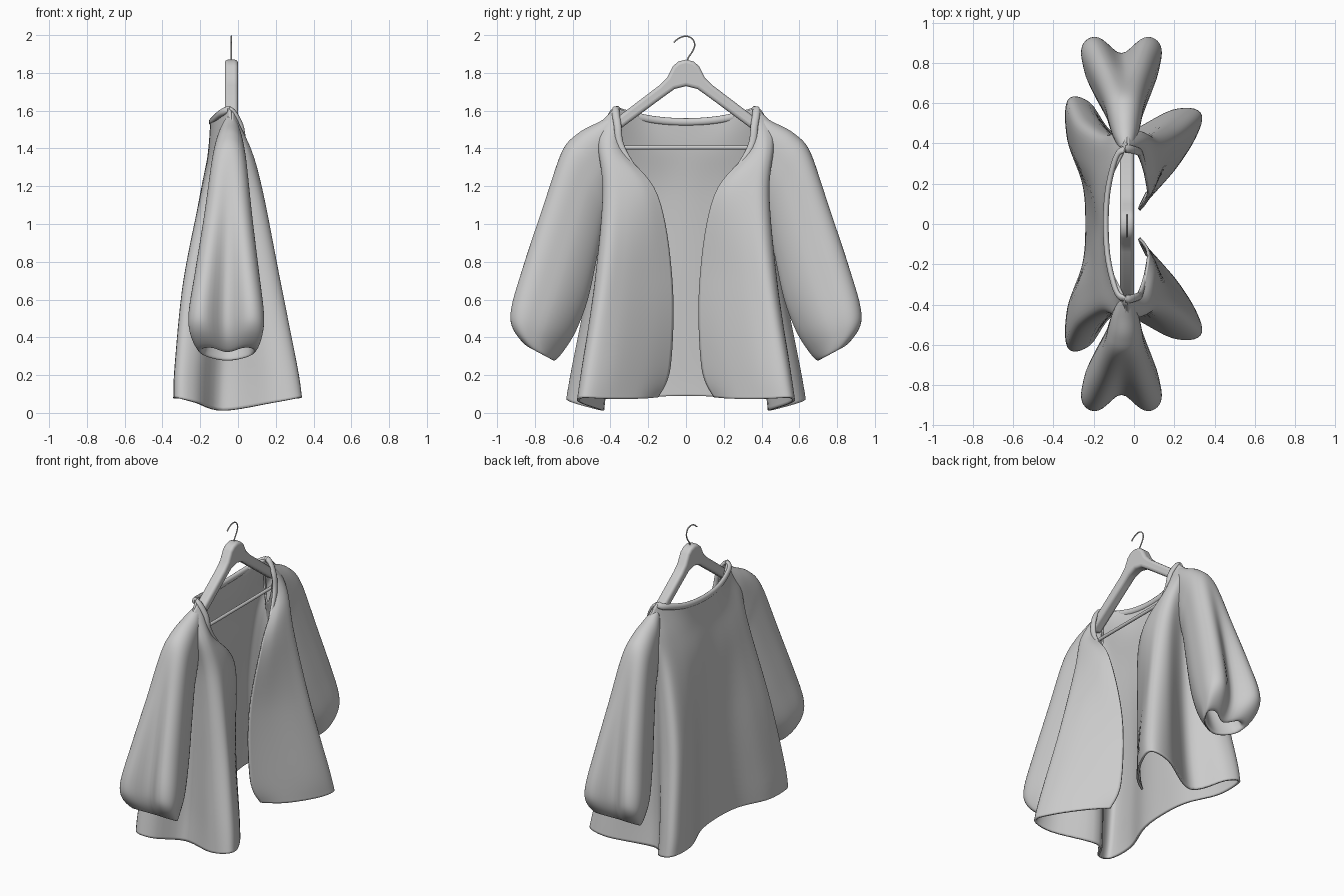
import bpy, bmesh, math
from mathutils import Vector

if "Cube" in bpy.data.objects:
    bpy.data.objects.remove(bpy.data.objects["Cube"])


def spline(pts, n):
    """Catmull-Rom through points, n steps per span."""
    out, m = [], len(pts)
    get = lambda i: pts[max(0, min(m - 1, i))]
    for i in range(m - 1):
        a, b, c, d = get(i - 1), get(i), get(i + 1), get(i + 2)
        for k in range(n):
            t = k / n
            out.append(0.5 * (2 * b + (c - a) * t + (2 * a - 5 * b + 4 * c - d) * t * t
                              + (3 * b - a - 3 * c + d) * t ** 3))
    out.append(pts[-1].copy())
    return out


def loft(name, rows, closed=False, thick=0.0):
    """Grid surface through rows of points."""
    bm = bmesh.new()
    vs = [[bm.verts.new(p) for p in r] for r in rows]
    n = len(rows[0])
    for r, s in zip(vs, vs[1:]):
        for j in range(n if closed else n - 1):
            k = (j + 1) % n
            bm.faces.new((r[j], r[k], s[k], s[j]))
    bmesh.ops.recalc_face_normals(bm, faces=bm.faces)
    me = bpy.data.meshes.new(name)
    bm.to_mesh(me)
    bm.free()
    ob = bpy.data.objects.new(name, me)
    bpy.context.collection.objects.link(ob)
    if thick:
        so = ob.modifiers.new("cloth", 'SOLIDIFY')
        so.thickness, so.offset = thick, 0
    smooth(ob)
    return ob


def smooth(ob, ang=45):
    bpy.ops.object.select_all(action='DESELECT')
    bpy.context.view_layer.objects.active = ob
    ob.select_set(True)
    bpy.ops.object.shade_smooth_by_angle(angle=math.radians(ang))


def wire(name, pts, radius):
    cu = bpy.data.curves.new(name, 'CURVE')
    cu.dimensions = '3D'
    cu.bevel_depth, cu.bevel_resolution, cu.use_fill_caps = radius, 3, True
    sp = cu.splines.new('POLY')
    sp.points.add(len(pts) - 1)
    for p, q in zip(sp.points, pts):
        p.co = (*q, 1)
        p.radius = 1
    ob = bpy.data.objects.new(name, cu)
    bpy.context.collection.objects.link(ob)
    return ob


def mirrored(row):
    return row + [Vector((p.x, -p.y, p.z)) for p in row[-2::-1]]


# Jacket body: half rows run front edge -> side pinch -> back centre, as (x, y)
shoulder = [(-.03, .365), (-.034, .38), (-.035, .405), (-.035, .43), (-.035, .45), (-.035, .465),
            (-.036, .45), (-.036, .415), (-.05, .368), (-.125, .2), (-.14, 0)]
shoulder_z = [1.61, 1.605, 1.58, 1.555, 1.535, 1.52, 1.535, 1.57, 1.61, 1.56, 1.545]
chest = [(.03, .345), (.05, .37), (.06, .40), (.055, .43), (.03, .455), (-.035, .46),
         (-.09, .45), (-.115, .40), (-.13, .3), (-.145, .15), (-.15, 0)]
bust = [(.07, .152), (.105, .22), (.125, .32), (.125, .40), (.075, .435), (-.04, .41),
        (-.12, .44), (-.18, .42), (-.195, .3), (-.19, .15), (-.18, 0)]
waist = [(.03, .075), (.10, .19), (.185, .34), (.215, .44), (.13, .475), (-.05, .41),
         (-.18, .495), (-.275, .49), (-.27, .33), (-.22, .16), (-.205, 0)]
low = [(.03, .085), (.15, .22), (.275, .40), (.30, .52), (.175, .535), (-.07, .42),
       (-.22, .57), (-.32, .58), (-.315, .40), (-.245, .19), (-.23, 0)]
hem = [(.06, .15), (.18, .25), (.30, .43), (.325, .55), (.19, .56), (-.08, .44),
       (-.225, .60), (-.325, .61), (-.325, .42), (-.25, .2), (-.235, 0)]
hem_z = [.085, .075, .075, .08, .055, .012, .055, .08, .075, .085, .09]
rows = [[Vector((x, y, z)) for (x, y), z in zip(shoulder, shoulder_z)]]
for ring, z in ((chest, 1.40), (bust, 1.15), (waist, .7), (low, .25)):
    rows.append([Vector((x, y, z)) for x, y in ring])
rows.append([Vector((x, y, z)) for (x, y), z in zip(hem, hem_z)])
rows = [spline(mirrored(r), 6) for r in rows]
cols = [spline([r[j] for r in rows], 8) for j in range(len(rows[0]))]
loft("jacket_body", [list(r) for r in zip(*cols)], thick=.014)

# Collar: rolled strip from one lapel round the back neck to the other
path = [Vector(p) for p in ((.07, .16, 1.16), (.055, .262, 1.28), (.032, .345, 1.41), (.015, .362, 1.52),
                            (-.035, .372, 1.603), (-.085, .34, 1.59), (-.128, .18, 1.553), (-.14, 0, 1.54))]
path = spline(mirrored(path), 6)
strip = []
for i, p in enumerate(path):
    t = (path[min(i + 1, len(path) - 1)] - path[max(i - 1, 0)]).normalized()
    side = t.cross(Vector((1, 0, 0))).normalized()
    up = t.cross(side)
    s = min(1, .25 + min(i, len(path) - 1 - i) / 16)
    strip.append([p + s * (.02 * math.cos(a) * side + .014 * math.sin(a) * up)
                  for a in [k * math.tau / 12 for k in range(12)]])
loft("collar", strip, closed=True)

# Sleeves: outer (y, z), inner (y, z), half width in x, fold depth
stations = [((.385, 1.575), (.37, 1.32), .035, 0),
            ((.46, 1.535), (.40, 1.22), .065, 0),
            ((.57, 1.475), (.42, 1.10), .088, 0),
            ((.66, 1.375), (.44, 1.02), .105, .005),
            ((.772, 1.1), (.475, .83), .14, .035),
            ((.885, .8), (.525, .60), .185, .085),
            ((.955, .57), (.59, .43), .218, .12),
            ((.94, .46), (.66, .32), .208, .12),
            ((.845, .36), (.70, .282), .165, .07),
            ((.815, .42), (.69, .33), .14, .05),
            ((.78, .66), (.61, .55), .12, .04)]
for side, sgn in (("right", 1), ("left", -1)):
    rings = []
    for o, i, b, g in stations:
        o, i = Vector((0, *o)), Vector((0, *i))
        mid, half = (o + i) / 2, (o - i) / 2
        u = half.normalized()
        ring = []
        for k in range(64):
            a = k * math.tau / 64
            c, s = math.cos(a), math.sin(a)
            along = half.length * math.copysign(abs(c) ** .8, c)
            if c > 0:
                along -= g * math.exp(-(s / .36) ** 2)
            p = mid + u * along
            p.x = -.06 + .025 * (1 - b / .2) + b * s * (.84 + .32 * c)
            ring.append(Vector((p.x, p.y * sgn, p.z)))
        rings.append(ring)
    cols = [spline([r[j] for r in rings], 6) for j in range(64)]
    loft(side + "_sleeve", [list(r) for r in zip(*cols)], closed=True, thick=.01)

# Hanger: outline extruded and rounded
half = [(0, 1.87), (.04, 1.86), (.07, 1.835), (.10, 1.775), (.14, 1.735), (.41, 1.53), (.425, 1.49),
        (.40, 1.465), (.13, 1.665), (.06, 1.715), (0, 1.73)]
outline = half + [(-y, z) for y, z in half[-2:0:-1]]
bm = bmesh.new()
face = bm.faces.new([bm.verts.new((-.07, y, z)) for y, z in outline])
ext = bmesh.ops.extrude_face_region(bm, geom=[face])
bmesh.ops.translate(bm, vec=(.07, 0, 0), verts=[v for v in ext['geom'] if isinstance(v, bmesh.types.BMVert)])
bmesh.ops.recalc_face_normals(bm, faces=bm.faces)
me = bpy.data.meshes.new("hanger")
bm.to_mesh(me)
bm.free()
hanger = bpy.data.objects.new("hanger", me)
bpy.context.collection.objects.link(hanger)
bev = hanger.modifiers.new("round", 'BEVEL')
bev.width, bev.segments, bev.angle_limit = .022, 4, math.radians(60)
bev.limit_method = 'ANGLE'
smooth(hanger)

# Trouser bar and wire hook
wire("hanger_bar", [(-.035, -.42, 1.405), (-.035, .42, 1.405)], .011)
hook = [Vector((-.035, y, z)) for y, z in ((.005, 1.85), (.012, 1.88), (.035, 1.915), (.046, 1.95),
                                           (.032, 1.982), (0, 1.994), (-.035, 1.985), (-.065, 1.962))]
wire("hanger_hook", spline(hook, 6), .004)
